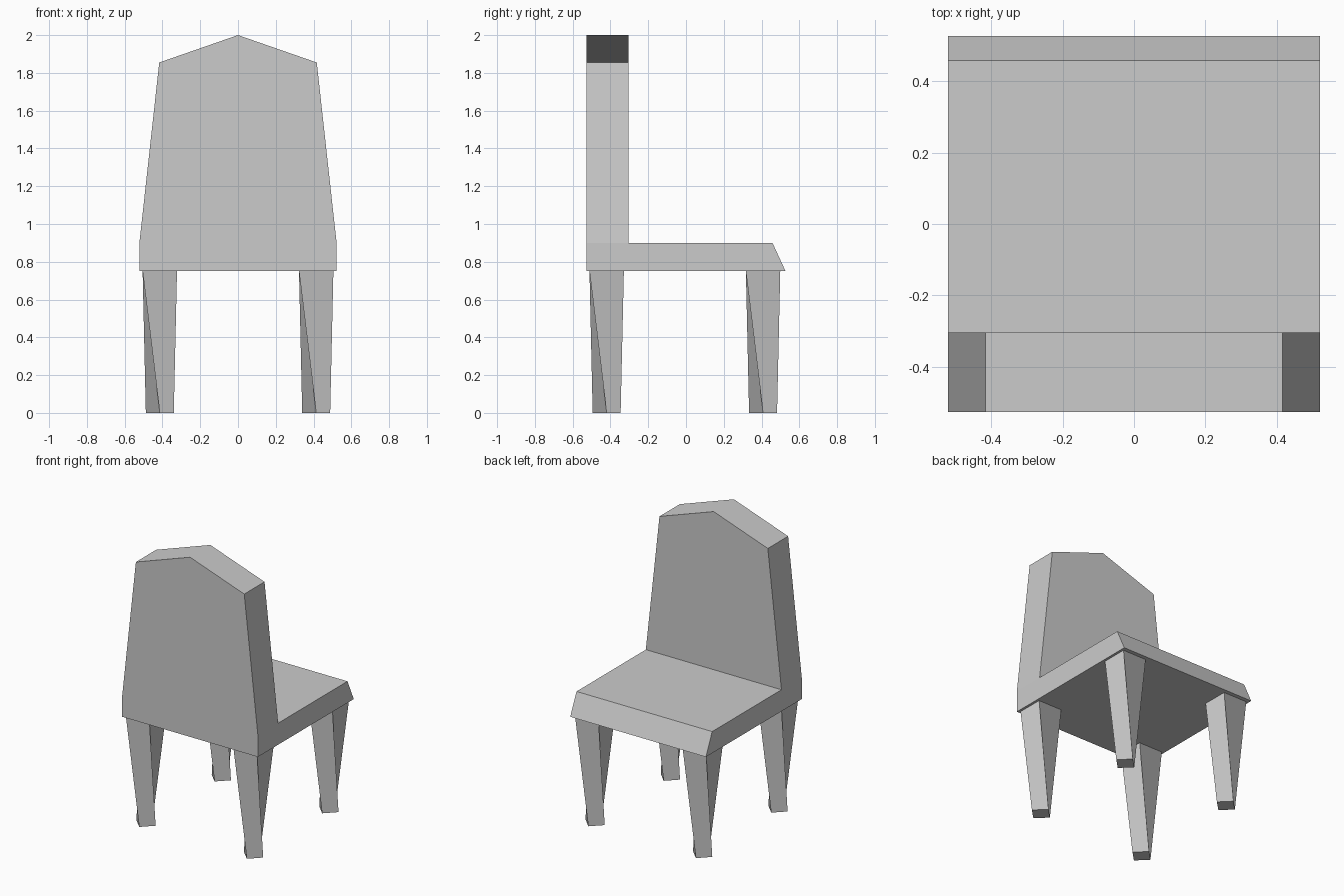
import bpy, bmesh
from math import radians

if "Cube" in bpy.data.objects:
    bpy.data.objects.remove(bpy.data.objects["Cube"])


def add_object(name, bm):
    mesh = bpy.data.meshes.new(name)
    bm.to_mesh(mesh)
    bm.free()
    obj = bpy.data.objects.new(name, mesh)
    bpy.context.collection.objects.link(obj)
    return obj


# Seat and backrest: side profile (y, z) extruded across the width
HALF_W, TOP_W = 0.522, 0.417
BACK, REST_FRONT, SEAT_Z = -0.527, -0.304, 0.90
profile = [(BACK, 0.75), (0.527, 0.75), (0.458, SEAT_Z), (REST_FRONT, SEAT_Z), (BACK, SEAT_Z)]
bm = bmesh.new()
base = bm.faces.new([bm.verts.new((-HALF_W, y, z)) for y, z in profile])
ext = bmesh.ops.extrude_face_region(bm, geom=[base])
for v in ext["geom"]:
    if isinstance(v, bmesh.types.BMVert):
        v.co.x = HALF_W

# Backrest: pull the rear strip of the seat top upward and taper it
strip = next(f for f in bm.faces
             if all(abs(v.co.z - SEAT_Z) < 1e-4 and v.co.y < REST_FRONT + 1e-3 for v in f.verts))
ext = bmesh.ops.extrude_face_region(bm, geom=[strip])
bmesh.ops.delete(bm, geom=[f for f in [strip] if f.is_valid], context='FACES_ONLY')
for v in [g for g in ext["geom"] if isinstance(g, bmesh.types.BMVert)]:
    v.co.x *= TOP_W / HALF_W
    v.co.z = 1.855

# Ridge: split the top edges in the middle and raise the peak
top_edges = [e for e in bm.edges if all(v.co.z > 1.8 for v in e.verts)
             and abs(e.verts[0].co.x - e.verts[1].co.x) > 0.1]
bmesh.ops.subdivide_edges(bm, edges=top_edges, cuts=1)
for v in bm.verts:
    if v.co.z > 1.8 and abs(v.co.x) < 1e-4:
        v.co.z = 2.0
bmesh.ops.dissolve_limit(bm, angle_limit=radians(1), verts=bm.verts[:], edges=bm.edges[:])
bmesh.ops.recalc_face_normals(bm, faces=bm.faces[:])
add_object("seat_and_backrest", bm)


# Legs: square at the top, twisted to a smaller diamond at the foot
def add_leg(name, cx, cy, top=0.091, foot=0.074):
    bm = bmesh.new()
    upper = [bm.verts.new((cx + sx * top, cy + sy * top, 0.75))
             for sx, sy in ((-1, -1), (1, -1), (1, 1), (-1, 1))]
    lower = [bm.verts.new((cx + sx * foot, cy + sy * foot, 0))
             for sx, sy in ((0, -1), (1, 0), (0, 1), (-1, 0))]
    for i in range(4):
        j = (i + 1) % 4
        bm.faces.new((upper[i], lower[i], lower[j], upper[j]))
    bm.faces.new(upper)
    bm.faces.new(lower[::-1])
    add_object(name, bm)


for side, x in (("left", -0.414), ("right", 0.414)):
    for end, y in (("front", -0.420), ("back", 0.408)):
        add_leg(f"{end}_{side}_leg", x, y)
